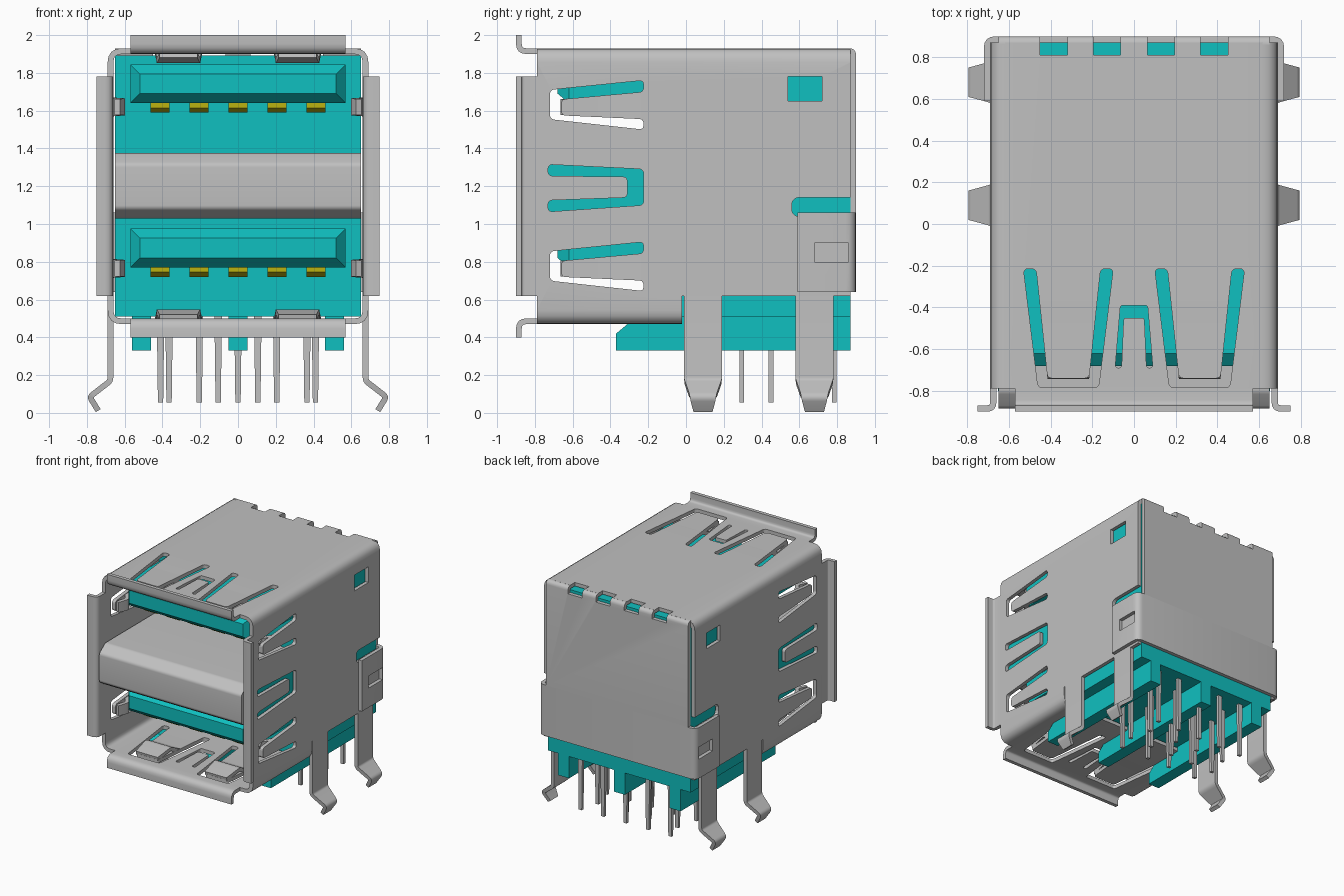
import bpy, bmesh
from mathutils import Vector

if "Cube" in bpy.data.objects:
    bpy.data.objects.remove(bpy.data.objects["Cube"])


def material(name, rgb):
    m = bpy.data.materials.new(name)
    m.use_nodes = True
    m.diffuse_color = (*rgb, 1)
    m.node_tree.nodes["Principled BSDF"].inputs["Base Color"].default_value = (*rgb, 1)
    return m


METAL = material("grey metal", (0.53, 0.53, 0.53))
PLASTIC = material("teal plastic", (0.005, 0.53, 0.53))
GOLD = material("gold", (0.5, 0.45, 0.005))
T = 0.03     # sheet thickness
MID = 1.2    # height of the shell's middle

# Drawing planes: two profile coordinates plus the width coordinate
YZ = lambda a, b, w: (w, a, b)
XY = lambda a, b, w: (a, b, w)
XZ = lambda a, b, w: (a, w, b)


def finish(name, bm, mat):
    bmesh.ops.recalc_face_normals(bm, faces=bm.faces[:])
    me = bpy.data.meshes.new(name)
    bm.to_mesh(me)
    bm.free()
    ob = bpy.data.objects.new(name, me)
    bpy.context.collection.objects.link(ob)
    if mat:
        me.materials.append(mat)
    return ob


def activate(ob):
    bpy.ops.object.select_all(action='DESELECT')
    ob.select_set(True)
    bpy.context.view_layer.objects.active = ob


def prism(name, pts, lo, hi, plane, mat=None, rounding=0):
    bm = bmesh.new()
    bm.faces.new([bm.verts.new(plane(a, b, lo)) for a, b in pts])
    if rounding:
        bmesh.ops.bevel(bm, geom=bm.verts[:], offset=rounding, segments=3,
                        profile=0.5, affect='VERTICES')
    new = bmesh.ops.extrude_face_region(bm, geom=bm.faces[:])["geom"]
    shift = Vector(plane(0, 0, hi - lo))
    bmesh.ops.translate(bm, vec=shift, verts=[v for v in new if isinstance(v, bmesh.types.BMVert)])
    return finish(name, bm, mat)


def box(name, x, y, z, mat=None):
    return prism(name, [(x[0], y[0]), (x[1], y[0]), (x[1], y[1]), (x[0], y[1])], z[0], z[1], XY, mat)


def fillet(pts, r, closed):
    pts = [Vector(p) for p in pts]
    out = []
    for i, p in enumerate(pts):
        if not closed and i in (0, len(pts) - 1):
            out.append(p)
            continue
        q = pts[i - 1] - p
        n = pts[(i + 1) % len(pts)] - p
        a, b = p + q.normalized() * r, p + n.normalized() * r
        for k in range(5):
            t = k / 4
            out.append(a * (1 - t) ** 2 + p * 2 * t * (1 - t) + b * t * t)
    return out


def sheet(name, path, centre, plane, r=0.03, closed=False):
    """Bent sheet metal; each path point is (a, b, half width)."""
    bm = bmesh.new()
    rows = [[bm.verts.new(plane(a, b, centre + s * w)) for s in (-1, 1)]
            for a, b, w in fillet(path, r, closed)]
    for i in range(0 if closed else 1, len(rows)):
        bm.faces.new(rows[i - 1] + rows[i][::-1])
    ob = finish(name, bm, METAL)
    activate(ob)
    mod = ob.modifiers.new("thickness", 'SOLIDIFY')
    mod.thickness, mod.offset, mod.use_even_offset = T, 0, True
    bpy.ops.object.modifier_apply(modifier=mod.name)
    bpy.ops.object.shade_smooth_by_angle(angle=0.5)
    return ob


def cut(ob, cutters):
    activate(ob)
    for c in cutters:
        mod = ob.modifiers.new("cut", 'BOOLEAN')
        mod.object, mod.operation, mod.solver = c, 'DIFFERENCE', 'EXACT'
        bpy.ops.object.modifier_apply(modifier=mod.name)
    for c in cutters:
        bpy.data.objects.remove(c)


def notches():
    return [box("notch", (x - 0.065, x + 0.065), (0.81, 1), (1.87, 2.1))
            for x in (-0.385, -0.13, 0.13, 0.385)]


# Outer shell tube with spring slots, windows and open rear underside
shell = sheet("shell", [(-0.675, 0.485, 0.83), (0.675, 0.485, 0.83), (0.675, 1.915, 0.83),
                        (-0.675, 1.915, 0.83)], 0.04, XZ, 0.06, True)
cutters = [box("rear_opening", (-1, 1), (-0.02, 1), (0.3, 0.62)),
           box("side_window", (-1, 1), (0.54, 0.72), (1.65, 1.78)),
           prism("flap_slot", [(0.56, 1.04), (1, 1.04), (1, 1.14), (0.56, 1.14)], -1, 1, YZ, None, 0.035)]
side_u = [(-0.225, 1.76), (-0.225, 1.70), (-0.66, 1.66), (-0.66, 1.575),
          (-0.225, 1.555), (-0.225, 1.5), (-0.72, 1.555), (-0.72, 1.71)]
for dz in (0, -0.855):
    cutters.append(prism("side_slot", [(y, z + dz) for y, z in side_u], -1, 1, YZ, None, 0.02))
middle_u = [(-0.73, 1.315), (-0.225, 1.29), (-0.225, 1.1), (-0.73, 1.065),
            (-0.73, 1.125), (-0.31, 1.14), (-0.31, 1.25), (-0.73, 1.255)]
cutters.append(prism("middle_slot", middle_u, -1, 1, YZ, None, 0.02))
top_half = [(0.215, -0.215), (0.155, -0.215), (0.1, -0.74)]
top_u = top_half + [(-x, y) for x, y in top_half[::-1]] + [(-0.145, -0.785), (0.145, -0.785)]
for cx in (-0.315, 0.315):
    cutters.append(prism("top_slot", [(x + cx, y) for x, y in top_u], 0, 2.2, XY, None, 0.02))
small_half = [(0.09, -0.69), (0.06, -0.69), (0.05, -0.45)]
small_u = small_half + [(-x, y) for x, y in small_half[::-1]] + [(-0.065, -0.39), (0.065, -0.39)]
cutters.append(prism("small_slot", small_u, 0, 2.2, XY, None, 0.012))
cut(shell, cutters + notches())

# Back plate folded down from the top, and the lower wrap-around flap
back = sheet("back_plate", [(0.86, 1.915, 0.65), (0.885, 1.915, 0.65), (0.885, 1.06, 0.65)], 0, YZ, 0.02)
cut(back, notches())
flap = sheet("back_flap", [(0.705, 0.59, 0.21), (0.705, 0.885, 0.21), (-0.705, 0.885, 0.21),
                           (-0.705, 0.59, 0.21)], 0.85, XY, 0.04)
cut(flap, [box("flap_window", (-1, 1), (0.68, 0.86), (0.8, 0.9))])

# Top and bottom: front lips and contact springs
for label, flip in (("top", 1), ("bottom", -1)):
    def level(path):
        return [(y, MID + flip * (z - MID), w) for y, z, w in path]
    sheet(label + "_lip", level([(-0.79, 1.915, 0.57), (-0.885, 1.915, 0.57), (-0.885, 2, 0.57)]), 0, YZ, 0.04)
    for cx in (-0.315, 0.315):
        sheet(label + "_spring", level([(-0.215, 1.915, 0.155), (-0.49, 1.915, 0.125),
                                        (-0.59, 1.865, 0.115), (-0.74, 1.895, 0.1)]), cx, YZ, 0.015)

# Left and right: front lips, springs and board legs
for label, s in (("left", 1), ("right", -1)):
    def side(path):
        return [(s * x, b, w) for x, b, w in path]
    sheet(label + "_lip", side([(0.675, -0.79, 0.58), (0.675, -0.885, 0.58), (0.75, -0.885, 0.58)]), MID, XY)
    for cz in (1.62, 0.765):
        sheet(label + "_spring", side([(0.675, -0.225, 0.065), (0.675, -0.48, 0.05),
                                       (0.61, -0.58, 0.045), (0.64, -0.66, 0.042)]), cz, XY, 0.015)
    for cy in (0.09, 0.68):
        sheet(label + "_leg", side([(0.675, 0.62, 0.1), (0.675, 0.17, 0.1),
                                    (0.785, 0.085, 0.07), (0.74, 0.012, 0.05)]), cy, XZ, 0.02)

# Folded metal divider between the two ports, with its plastic core
sheet("divider", [(-0.1, 1.36, 0.65), (-0.8, 1.36, 0.65), (-0.87, 1.31, 0.65),
                  (-0.87, 1.09, 0.65), (-0.8, 1.045, 0.65), (-0.1, 1.045, 0.65)], 0, YZ, 0.01)
box("divider_core", (-0.652, 0.652), (-0.8, -0.1), (1.06, 1.345), PLASTIC)

# Plastic housing with three rails underneath
box("housing", (-0.652, 0.652), (-0.1, 0.87), (0.51, 1.893), PLASTIC)
for cx in (-0.51, 0, 0.51):
    prism("base_rail", [(-0.37, 0.33), (0.87, 0.33), (0.87, 0.51), (-0.02, 0.51), (-0.02, 0.47),
                        (-0.31, 0.47), (-0.37, 0.42)], cx - 0.05, cx + 0.05, YZ, PLASTIC)

# Port tongues with chamfered noses and gold contacts below
for port, dz in (("upper", 0), ("lower", -0.87)):
    tongue = box(port + "_tongue", (-0.57, 0.57), (-0.62, -0.1), (1.64 + dz, 1.845 + dz), PLASTIC)
    bm = bmesh.new()
    bm.from_mesh(tongue.data)
    nose = [f for f in bm.faces if f.normal.y < -0.9]
    bmesh.ops.inset_region(bm, faces=nose, thickness=0.05, depth=0.06, use_even_offset=True)
    bm.to_mesh(tongue.data)
    bm.free()
    for i in range(-2, 3):
        profile = [(-0.58, 1.645), (-0.58, 1.615), (-0.54, 1.59), (-0.1, 1.625), (-0.1, 1.645)]
        prism(port + "_contact", [(y, z + dz) for y, z in profile],
              i * 0.206 - 0.05, i * 0.206 + 0.05, YZ, GOLD)

# Solder pins in alternating rows
four, five = (-0.365, -0.105, 0.105, 0.365), (-0.41, -0.205, 0, 0.205, 0.41)
for cy, row in ((0.295, four), (0.45, five), (0.63, four), (0.785, five)):
    for cx in row:
        pin = box("solder_pin", (cx - 0.02, cx + 0.02), (cy - 0.012, cy + 0.012), (0.055, 0.52), METAL)
        for v in pin.data.vertices:
            if v.co.z < 0.1:
                v.co.x = cx + (v.co.x - cx) * 0.7
